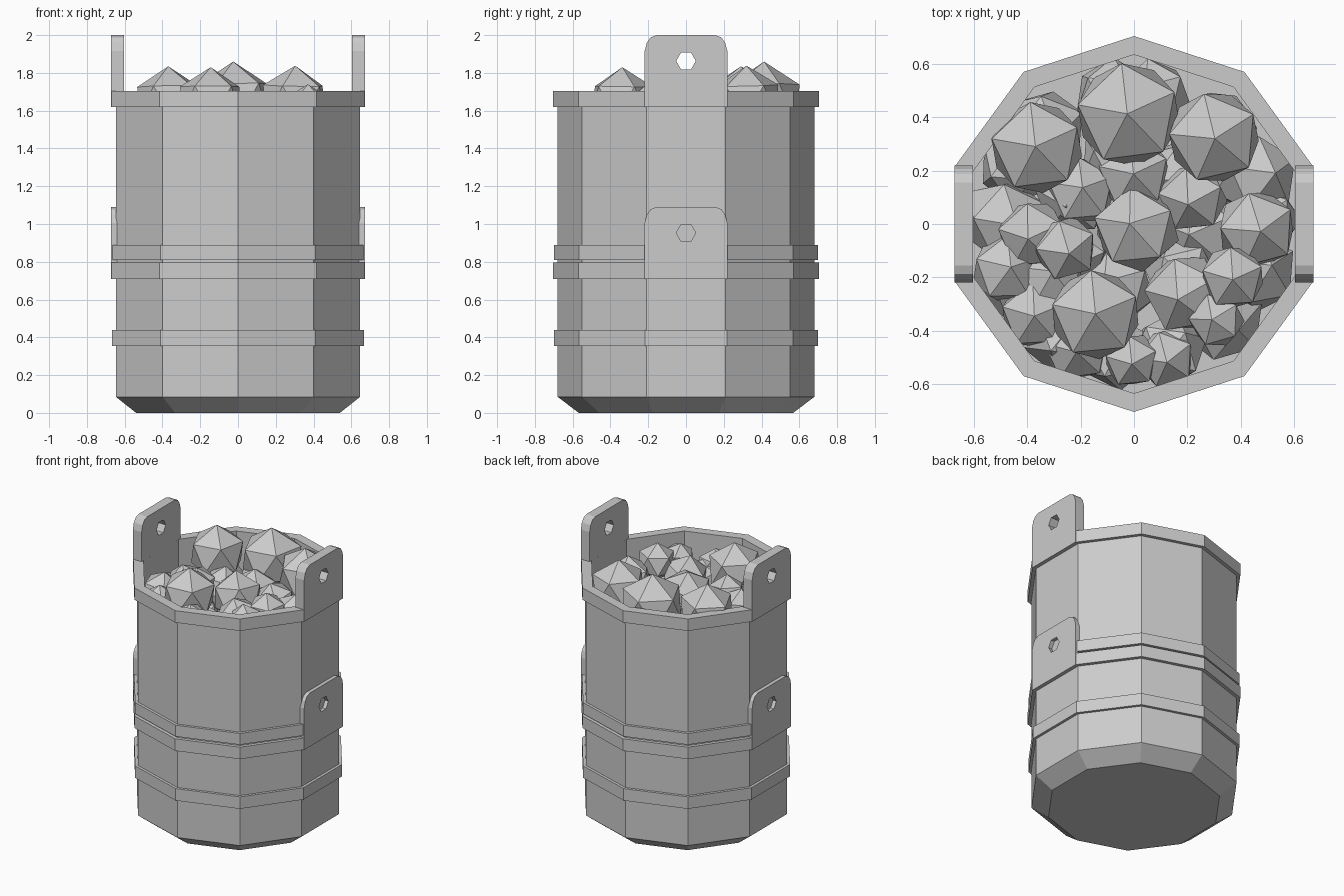
import bpy, bmesh, math, random
from mathutils import Matrix

if "Cube" in bpy.data.objects:
    bpy.data.objects.remove(bpy.data.objects["Cube"])

random.seed(4)
SIDES = 10


def finish(bm, name):
    bmesh.ops.recalc_face_normals(bm, faces=bm.faces[:])
    me = bpy.data.meshes.new(name)
    bm.to_mesh(me)
    bm.free()
    ob = bpy.data.objects.new(name, me)
    bpy.context.collection.objects.link(ob)
    return ob


def lathe(name, profile):
    """Spin a closed (radius, z) profile into a ten-sided solid."""
    bm = bmesh.new()
    rings = []
    for i in range(SIDES):
        a = math.pi / 2 + i * math.tau / SIDES
        rings.append([bm.verts.new((r * math.cos(a), r * math.sin(a), z)) for r, z in profile])
    n = len(profile)
    for i in range(SIDES):
        a, b = rings[i], rings[(i + 1) % SIDES]
        for j in range(n):
            k = (j + 1) % n
            if profile[j][0] or profile[k][0]:
                bm.faces.new((a[j], b[j], b[k], a[k]))
    bmesh.ops.remove_doubles(bm, verts=bm.verts[:], dist=1e-5)
    return finish(bm, name)


def band(name, radius, z0, z1, inner):
    return lathe(name, [(inner, z0), (radius, z0), (radius, z1), (inner, z1)])


def lug(name, side, z):
    """Rounded plate with a hexagonal hole; z is its lower edge."""
    half = [(0.219, 0), (0.219, 0.295), (0.207, 0.34), (0.187, 0.368), (0.155, 0.38)]
    outline = half + [(-y, h) for y, h in reversed(half)]
    hole = [(0.052 * math.cos(k * math.pi / 3), 0.243 + 0.052 * math.sin(k * math.pi / 3))
            for k in range(6)]
    bm = bmesh.new()
    for loop in (outline, hole):
        vs = [bm.verts.new((side * 0.604, y, z + h)) for y, h in loop]
        for i in range(len(vs)):
            bm.edges.new((vs[i - 1], vs[i]))
    bmesh.ops.triangle_fill(bm, edges=bm.edges[:], use_beauty=True)
    ext = bmesh.ops.extrude_face_region(bm, geom=bm.faces[:])
    moved = [g for g in ext['geom'] if isinstance(g, bmesh.types.BMVert)]
    bmesh.ops.translate(bm, verts=moved, vec=(side * 0.069, 0, 0))
    bmesh.ops.dissolve_limit(bm, angle_limit=0.01, verts=bm.verts[:], edges=bm.edges[:])
    return finish(bm, name)


def rock(name, x, y, top, r, tilt):
    # Keep each rock inside the wall
    d = math.hypot(x, y)
    limit = 0.635 - r * 0.9
    if d > limit:
        x, y = x * limit / d, y * limit / d
    bm = bmesh.new()
    m = (Matrix.Translation((x, y, top - r))
         @ Matrix.Rotation(random.uniform(-tilt, tilt), 4, 'X')
         @ Matrix.Rotation(random.uniform(-tilt, tilt), 4, 'Y')
         @ Matrix.Rotation(math.radians(27 + random.uniform(-8, 8)), 4, 'Z'))
    bmesh.ops.create_icosphere(bm, subdivisions=1, radius=r, matrix=m)
    return finish(bm, name)


# Barrel shell with chamfered foot and recessed inner floor
lathe("barrel_body", [(0, 0), (0.567, 0), (0.68, 0.085), (0.68, 1.69),
                      (0.638, 1.69), (0.638, 1.25), (0, 1.25)])

# Rim and hoops
band("rim", 0.705, 1.62, 1.705, 0.635)
band("middle_hoop", 0.705, 0.71, 0.795, 0.65)
band("upper_hoop", 0.70, 0.81, 0.89, 0.65)
band("lower_hoop", 0.70, 0.355, 0.44, 0.65)

# Handle lugs on both sides, at rim and middle hoop
for side, label in ((-1, "left"), (1, "right")):
    lug("rim_lug_" + label, side, 1.62)
    lug("middle_lug_" + label, side, 0.71)

# Large rocks that stand above the rim: x, y, top, radius
for i, (x, y, top, r) in enumerate([
        (-0.02, 0.41, 1.86, 0.215), (-0.375, 0.295, 1.835, 0.19),
        (0.30, 0.325, 1.838, 0.19), (-0.145, -0.34, 1.83, 0.185)]):
    rock(f"large_rock_{i}", x, y, top, r, 0.03)

# Medium rocks between them: x, y, top, radius
for i, (x, y, top, r) in enumerate([
        (0.01, -0.02, 1.72, 0.17), (-0.26, -0.09, 1.72, 0.13), (-0.38, -0.04, 1.68, 0.14),
        (0.46, -0.02, 1.69, 0.16), (0.19, -0.26, 1.68, 0.16), (0.37, -0.20, 1.74, 0.13),
        (0.31, -0.36, 1.70, 0.11), (-0.01, -0.51, 1.68, 0.11), (0.12, -0.50, 1.65, 0.12),
        (-0.23, -0.49, 1.64, 0.14), (-0.37, -0.34, 1.65, 0.14), (-0.50, -0.18, 1.65, 0.14),
        (-0.31, -0.20, 1.64, 0.13), (0.0, 0.19, 1.66, 0.15), (0.22, 0.10, 1.66, 0.14),
        (-0.20, 0.12, 1.65, 0.14)]):
    rock(f"medium_rock_{i}", x, y, top, r, 0.2)

# Lower layer of rocks filling the gaps
n = 0
for radius, count in ((0.0, 1), (0.25, 7), (0.49, 14)):
    for k in range(count):
        a = math.tau * k / count + random.uniform(-0.1, 0.1)
        rock(f"lower_rock_{n}", radius * math.cos(a), radius * math.sin(a),
             random.uniform(1.52, 1.62), random.uniform(0.14, 0.17), 0.5)
        n += 1
